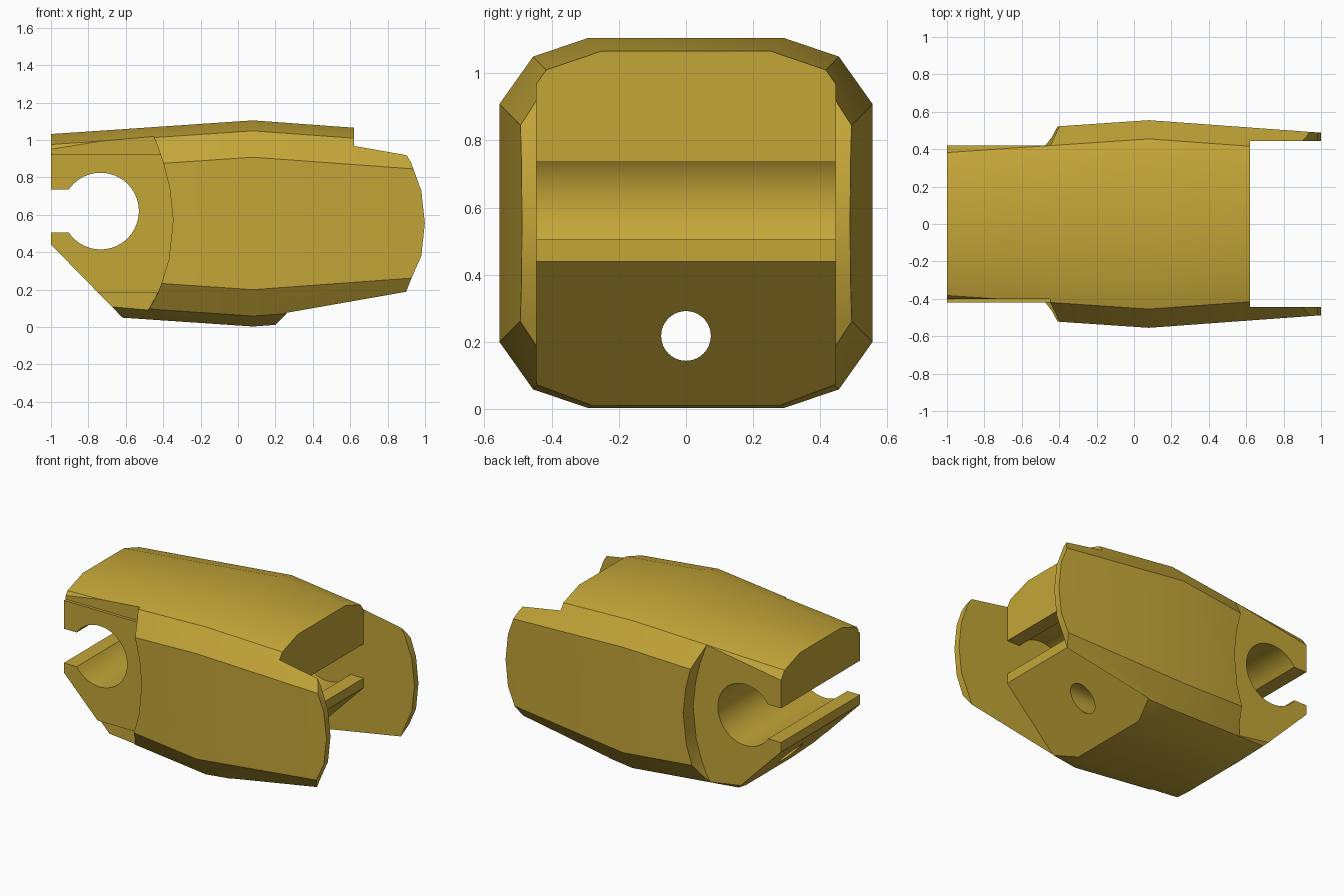
import bpy, bmesh, math

if "Cube" in bpy.data.objects:
    bpy.data.objects.remove(bpy.data.objects["Cube"])

metal = bpy.data.materials.new("ochre yellow")
metal.diffuse_color = (0.55, 0.38, 0.04, 1)
metal.use_nodes = True
metal.node_tree.nodes["Principled BSDF"].inputs["Base Color"].default_value = metal.diffuse_color


def solid(name, rings):
    """Closed solid skinned through equal-length rings of points."""
    bm = bmesh.new()
    loops = [[bm.verts.new(p) for p in ring] for ring in rings]
    n = len(loops[0])
    for a, b in zip(loops, loops[1:]):
        for i in range(n):
            j = (i + 1) % n
            bm.faces.new((a[i], a[j], b[j], b[i]))
    bm.faces.new(loops[0])
    bm.faces.new(loops[-1])
    bmesh.ops.recalc_face_normals(bm, faces=bm.faces[:])
    mesh = bpy.data.meshes.new(name)
    bm.to_mesh(mesh)
    bm.free()
    obj = bpy.data.objects.new(name, mesh)
    bpy.context.collection.objects.link(obj)
    mesh.materials.append(metal)
    return obj


# Chamfered shell, widest near the middle and tapering to both ends
quarter = [(0.29, 0.551), (0.455, 0.495), (0.555, 0.354)]


def section(x, inset):
    q = [(y - inset, z - inset) for y, z in quarter]
    half = q + [(y, -z) for y, z in reversed(q)]
    ring = half + [(-y, -z) for y, z in half]
    return [(x, y, z + 0.554) for y, z in ring]


link = solid("chain_link", [section(-1, 0.073), section(0.08, 0), section(1, 0.067)])


def cut(profile, y0, y1):
    """Subtract an x-z profile extruded between y0 and y1."""
    cutter = solid("cutter", [[(x, y, z) for x, z in profile] for y in (y0, y1)])
    subtract(cutter)


def subtract(cutter):
    cutter.hide_render = True
    mod = link.modifiers.new("cut", 'BOOLEAN')
    mod.operation = 'DIFFERENCE'
    mod.solver = 'EXACT'
    mod.object = cutter
    bpy.context.view_layer.objects.active = link
    bpy.ops.object.modifier_apply(modifier=mod.name)
    bpy.data.objects.remove(cutter)


def socket(cx, mouth, side):
    """Round pin socket with a straight slot that opens at x = mouth."""
    r, h, n = 0.205, 0.115, 48
    a = math.asin(h / r)
    pts = []
    for i in range(n + 1):
        t = a + (2 * math.pi - 2 * a) * i / n
        pts.append((cx + side * r * math.cos(t), 0.62 + r * math.sin(t)))
    return pts + [(mouth, 0.62 - h), (mouth, 0.62 + h)]


# Space between the fork arms: socket, then open end and sloped underside
cut(socket(0.355, 0.8, 1), -0.445, 0.445)
cut([(0.62, 1.3), (0.62, 0.44), (0.09, -0.1), (1.3, -0.1), (1.3, 1.3)], -0.445, 0.445)

# Tongue end: open socket and sloped underside
cut(socket(-0.735, -1.2, -1), -0.8, 0.8)
cut([(-1.2, 0.645), (-0.47, -0.1), (-1.2, -0.1)], -0.8, 0.8)

# Curved shoulders where the next link's arms sit
arc = [(-0.49, 1.12), (-0.45, 1.02), (-0.40, 0.88), (-0.365, 0.74), (-0.347, 0.57),
       (-0.37, 0.36), (-0.41, 0.23), (-0.44, 0.155), (-0.48, 0.09), (-0.56, -0.05)]
shoulder = arc + [(-1.3, -0.05), (-1.3, 1.12)]
cut(shoulder, 0.42, 0.9)
cut(shoulder, -0.9, -0.42)

# Shallow relief along the front tongue face
cut([(-0.45, 1.02), (-0.415, 0.925), (-1.3, 0.925), (-1.3, 1.02)], -0.9, -0.40)
cut([(-0.43, 0.185), (-0.48, 0.09), (-0.5, 0.04), (-1.3, 0.04), (-1.3, 0.185)], -0.9, -0.40)

# Rounded fork tips
tip = [(0.85, 1.03), (0.895, 0.93), (0.925, 0.88), (0.98, 0.73), (0.999, 0.555),
       (0.98, 0.38), (0.925, 0.255), (0.895, 0.18), (0.85, 0.08)]
cut(tip + [(1.3, 0.08), (1.3, 1.03)], -0.9, 0.9)

# Lengthwise bore
bore = [(0.074 * math.cos(i * math.pi / 20), 0.218 + 0.074 * math.sin(i * math.pi / 20))
        for i in range(40)]
subtract(solid("cutter", [[(x, y, z) for y, z in bore] for x in (-1.2, 1.2)]))

# Smooth the gentle bends, keep crisp edges
bpy.ops.object.select_all(action='DESELECT')
link.select_set(True)
bpy.context.view_layer.objects.active = link
bpy.ops.object.shade_smooth_by_angle(angle=math.radians(30))
